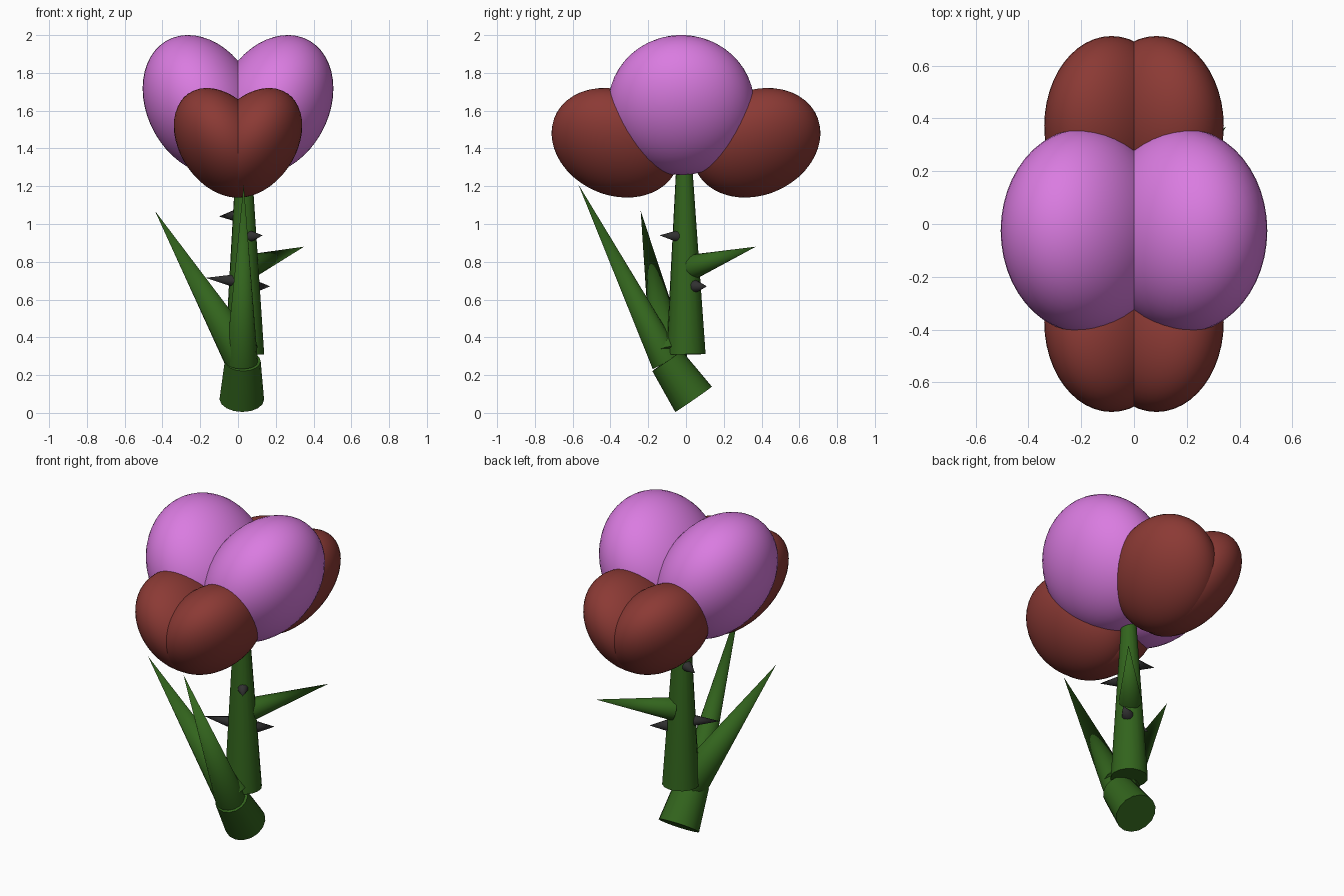
import bpy
from mathutils import Matrix, Vector

if "Cube" in bpy.data.objects:
    bpy.data.objects.remove(bpy.data.objects["Cube"])


def material(name, rgb):
    m = bpy.data.materials.new(name)
    m.diffuse_color = (*rgb, 1)
    m.use_nodes = True
    m.node_tree.nodes["Principled BSDF"].inputs["Base Color"].default_value = m.diffuse_color
    return m


PURPLE = material("purple", (0.70, 0.20, 0.75))
RED = material("dark_red", (0.26, 0.042, 0.035))
GREEN = material("green", (0.032, 0.127, 0.012))
DARK = material("thorn_dark", (0.03, 0.03, 0.03))


def finish(name, mat):
    ob = bpy.context.object
    ob.name = name
    ob.data.materials.append(mat)
    bpy.ops.object.shade_smooth_by_angle(angle=0.7)
    return ob


def petal(name, mat, centre, half, lean):
    """Ellipsoid sheared upwards along x and y so that it leans outwards."""
    bpy.ops.mesh.primitive_uv_sphere_add(segments=48, ring_count=24, radius=1)
    ob = finish(name, mat)
    ob.data.transform(Matrix(((half[0], 0, 0, centre[0]),
                              (0, half[1], 0, centre[1]),
                              (lean[0], lean[1], half[2], centre[2]),
                              (0, 0, 0, 1))))
    if half[0] * half[1] * half[2] < 0 or ob.data.polygons[0].normal.length == 0:
        ob.data.flip_normals()


def cone(name, mat, base, tip, r1, r2=0.0, sides=16):
    """Cone or tapered cylinder between two points."""
    a, b = Vector(base), Vector(tip)
    axis = b - a
    bpy.ops.mesh.primitive_cone_add(
        vertices=sides, radius1=r1, radius2=r2, depth=axis.length,
        location=(a + b) / 2, rotation=axis.to_track_quat('Z', 'Y').to_euler())
    finish(name, mat)


# Petals: two large ones on top, two smaller pairs at front and back
for sx, side in ((-1, "left"), (1, "right")):
    petal("top_petal_" + side, PURPLE, (0.19 * sx, -0.025, 1.63),
          (0.315, 0.387, 0.36), (0.087 * sx, 0))
    for sy, end in ((-1, "front"), (1, "back")):
        petal(f"{end}_petal_{side}", RED, (0.085 * sx, 0.372 * sy, 1.43),
              (0.255, 0.34, 0.271), (0.09 * sx, 0.051 * sy))

# Stem and the slanted stump below it
cone("stem", GREEN, (0.035, 0, 0.31), (0.03, -0.01, 1.38), 0.104, 0.038)
cone("stem_stump", GREEN, (0.02, 0.04, 0.072), (0.025, -0.10, 0.275), 0.118, 0.095)

# Leaves
cone("front_leaf", GREEN, (0.02, -0.10, 0.27), (0.03, -0.57, 1.21), 0.085)
cone("left_leaf", GREEN, (0.02, -0.09, 0.30), (-0.44, -0.24, 1.07), 0.10)
cone("right_leaf", GREEN, (0.06, 0.04, 0.775), (0.35, 0.37, 0.88), 0.065)

# Thorns
for i, (base, tip) in enumerate((
        ((-0.01, 0.01, 1.045), (-0.10, 0.055, 1.04)),
        ((0.06, -0.04, 0.935), (0.13, -0.14, 0.94)),
        ((-0.025, -0.03, 0.70), (-0.17, -0.08, 0.715)),
        ((0.09, 0.05, 0.67), (0.17, 0.11, 0.67)))):
    cone(f"thorn_{i + 1}", DARK, base, tip, 0.033, sides=10)
